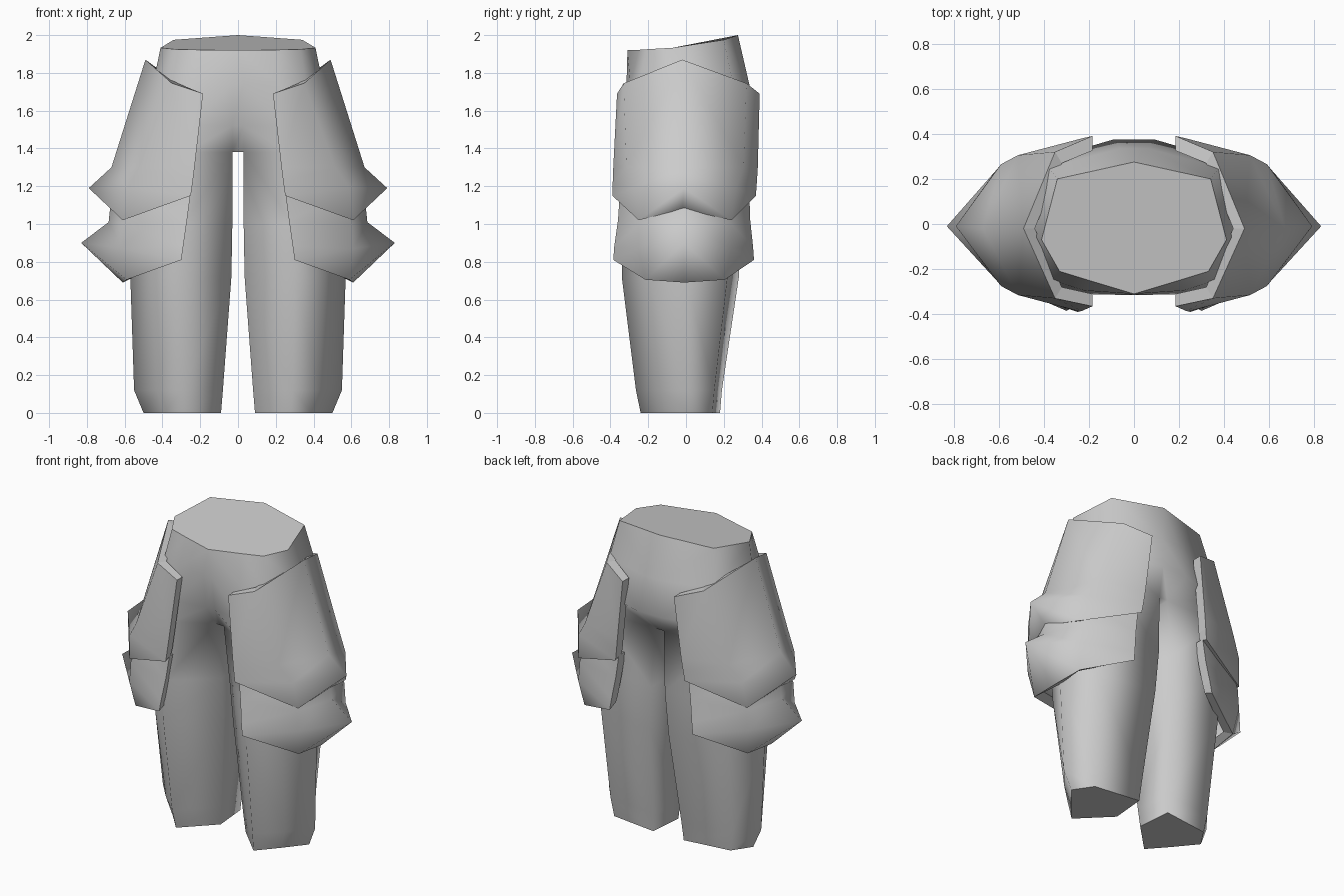
import bpy

if "Cube" in bpy.data.objects:
    bpy.data.objects.remove(bpy.data.objects["Cube"])

grey = bpy.data.materials.new("plain_grey")
grey.diffuse_color = (0.6, 0.6, 0.6, 1)
grey.use_nodes = True
grey.node_tree.nodes["Principled BSDF"].inputs["Base Color"].default_value = grey.diffuse_color


def make(name, verts, faces, hard):
    """Smooth mesh whose hard faces (by index) keep sharp borders."""
    mesh = bpy.data.meshes.new(name)
    mesh.from_pydata(verts, [], faces)
    mesh.materials.append(grey)
    ob = bpy.data.objects.new(name, mesh)
    bpy.context.collection.objects.link(ob)
    bpy.ops.object.select_all(action='DESELECT')
    ob.select_set(True)
    bpy.context.view_layer.objects.active = ob
    bpy.ops.object.mode_set(mode='EDIT')
    bpy.ops.mesh.select_all(action='SELECT')
    bpy.ops.mesh.normals_make_consistent(inside=False)
    bpy.ops.object.mode_set(mode='OBJECT')
    bpy.ops.object.shade_smooth()
    keys = {k for i in hard for k in mesh.polygons[i].edge_keys}
    for e in mesh.edges:
        e.use_edge_sharp = tuple(sorted(e.vertices)) in keys
    return ob


# Trousers: half outlines from front centre round the outside to back centre
rows = [[(0, -.31, 1.92), (.2, -.25, 1.922), (.33, -.21, 1.925),
         (.41, -.07, 1.933), (.34, .2, 1.975), (0, .275, 2.0)]]
for z, ring in [
    (1.74, [(.03, -.315), (.22, -.295), (.36, -.25), (.45, -.05), (.38, .25), (.06, .335)]),
    (1.52, [(.03, -.28), (.25, -.31), (.40, -.26), (.55, -.03), (.42, .28), (.09, .375)]),
    (1.38, [(.03, -.19), (.27, -.32), (.43, -.25), (.59, -.02), (.44, .27), (.03, .27)]),
    (1.0, [(.03, -.13), (.29, -.34), (.46, -.22), (.60, -.01), (.46, .24), (.05, .29)]),
    (.72, [(.035, -.10), (.30, -.34), (.46, -.20), (.57, 0), (.46, .22), (.07, .28)]),
    (.12, [(.08, -.06), (.29, -.265), (.43, -.13), (.55, .01), (.44, .15), (.10, .19)]),
    (0, [(.09, -.05), (.28, -.24), (.39, -.115), (.50, .02), (.42, .14), (.11, .18)]),
]:
    rows.append([(x, y, z) for x, y in ring])

n, k = 6, 4
half = [p for r in rows for p in r]
verts = half + [(-x, y, z) for x, y, z in half]
m = len(half)
faces, caps = [], []
for side in (0, m):
    for r in range(len(rows) - 1):
        for i in range(n - 1 if r < k - 1 else n):
            j = (i + 1) % n
            faces.append([side + r * n + i, side + r * n + j,
                          side + (r + 1) * n + j, side + (r + 1) * n + i])
    caps.append(len(faces))
    faces.append([side + (len(rows) - 1) * n + i for i in range(n)])
for r in range(k - 1):      # centre strips, front and back
    for i in (0, n - 1):
        a, b = r * n + i, (r + 1) * n + i
        faces.append([a, b, b + m, a + m] if r else [a, b, b + m])
c = (k - 1) * n
faces.append([c, c + n - 1, c + n - 1 + m, c + m])
# waist cap; the two centre points are shared by both halves
faces = [[{m: 0, m + n - 1: n - 1}.get(v, v) for v in f] for f in faces]
caps.append(len(faces))
faces.append(list(range(n)) + [m + i for i in range(n - 2, 0, -1)])
make("trousers", verts, faces, caps)


# Hip plates: rows of front edge, front corner, side centre, and back edge depths
def plate(name, rows, back_edge):
    for s, label in ((1, "right"), (-1, "left")):
        outer, inner = [], []
        for r, ((edge, corner, mid), by) in enumerate(zip(rows, back_edge)):
            (ex, ey, ez), (cx, cy, cz), (mx, my, mz) = edge, corner, mid
            up = .025 if r == len(rows) - 1 else 0
            drop = .045 if r == 0 else 0
            outer += [edge, corner, mid, (cx, -cy - .01, cz), (ex, by, ez)]
            inner += [(ex, ey + .055, ez + up), (cx - .03, cy + .05, cz + up),
                      (mx - .05, my, mz + up - drop),
                      (cx - .03, -cy - .06, cz + up), (ex, by - .065, ez + up)]
        pts = [(s * x, y, z) for x, y, z in outer + inner]
        last = (len(rows) - 1) * 5
        o = len(outer)
        fs = []
        for base in (0, o):
            for r in range(len(rows) - 1):
                for i in range(4):
                    a = base + r * 5 + i
                    if i < 2:       # creases run from the lower corner to the point
                        fs += [[a, a + 5, a + 1], [a + 5, a + 6, a + 1]]
                    else:
                        fs += [[a, a + 5, a + 6], [a, a + 6, a + 1]]
        # rims along the top, bottom and both upright edges
        border = [(i, i + 1) for i in range(4)] + [(last + i, last + i + 1) for i in range(4)]
        for r in range(len(rows) - 1):
            border += [(r * 5, r * 5 + 5), (r * 5 + 4, r * 5 + 9)]
        rim = range(len(fs), len(fs) + len(border))
        fs += [[a, b, b + o, a + o] for a, b in border]
        make(f"{label}_{name}", pts, fs, rim)


plate("upper_hip_plate", [
    [(.185, -.365, 1.69), (.35, -.33, 1.745), (.49, -.02, 1.87)],
    [(.23, -.385, 1.3), (.515, -.315, 1.3), (.67, -.02, 1.3)],
    [(.24, -.388, 1.22), (.59, -.275, 1.19), (.79, -.01, 1.19)],
    [(.25, -.39, 1.15), (.61, -.25, 1.02), (.67, -.02, 1.08)],
], [.39, .38, .375, .37])
plate("lower_hip_plate", [
    [(.25, -.35, 1.17), (.54, -.25, 1.15), (.67, -.01, 1.15)],
    [(.27, -.36, 1.02), (.60, -.25, 1.0), (.685, -.01, 1.01)],
    [(.29, -.38, .88), (.61, -.25, .87), (.83, -.01, .9)],
    [(.30, -.385, .81), (.59, -.215, .705), (.61, -.01, .69)],
], [.335, .34, .355, .36])
